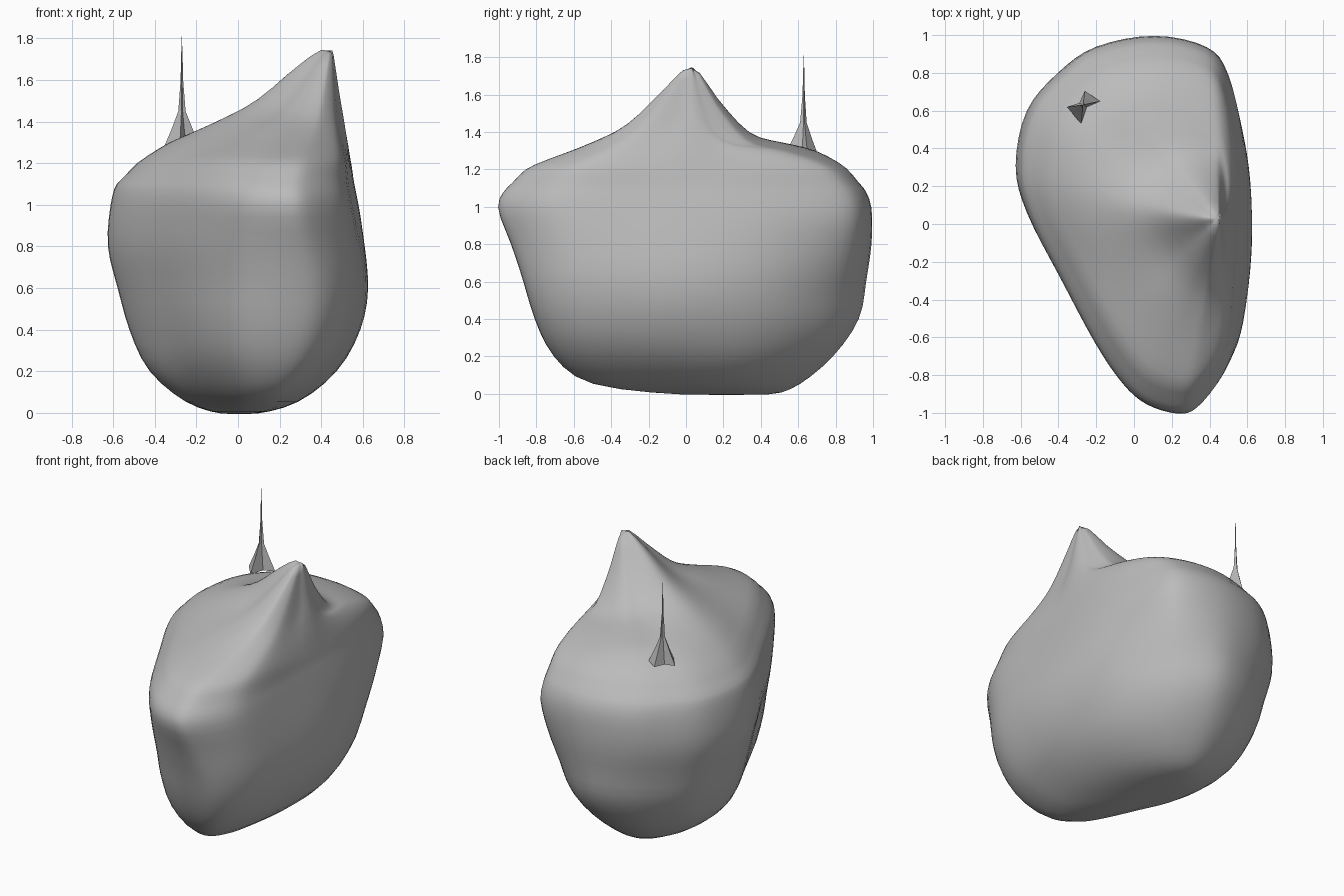
import bpy, bmesh, math
from mathutils import Vector

if "Cube" in bpy.data.objects:
    bpy.data.objects.remove(bpy.data.objects["Cube"])

grey = bpy.data.materials.new("Plain grey")
grey.use_nodes = True
grey.diffuse_color = (0.5, 0.5, 0.5, 1)
grey.node_tree.nodes["Principled BSDF"].inputs["Base Color"].default_value = (0.5, 0.5, 0.5, 1)


def spline(p, i, f, closed=False):
    """Smooth value between control points i and i + 1."""
    n = len(p)
    a, b, c, d = (p[(i + k) % n] if closed else p[min(max(i + k, 0), n - 1)] for k in (-1, 0, 1, 2))
    return b + ((c - a) + ((a * 2 - b * 5 + c * 4 - d) + (b * 3 - a - c * 3 + d) * f) * f) * f / 2


def loft(name, rings, bottom, top, smooth):
    """Skin closed rings and close both ends with a fan."""
    bm = bmesh.new()
    loops = [[bm.verts.new(p) for p in ring] for ring in rings]
    low, high = bm.verts.new(bottom), bm.verts.new(top)
    n = len(loops[0])
    for k in range(n):
        j = (k + 1) % n
        bm.faces.new((low, loops[0][j], loops[0][k]))
        bm.faces.new((loops[-1][k], loops[-1][j], high))
        for a, b in zip(loops, loops[1:]):
            bm.faces.new((a[k], a[j], b[j], b[k]))
    mesh = bpy.data.meshes.new(name)
    bm.to_mesh(mesh)
    bm.free()
    mesh.materials.append(grey)
    obj = bpy.data.objects.new(name, mesh)
    bpy.context.collection.objects.link(obj)
    for face in mesh.polygons:
        face.use_smooth = smooth
    return obj


def outline(points):
    points = [Vector(p) for p in points]
    return [spline(points, i, s / 4, True) for i in range(len(points)) for s in range(4)]


# Teardrop outlines seen from above, running anticlockwise from the nose
upper_outline = outline((
    (.25, -1), (.36, -.97), (.5, -.8), (.57, -.6), (.6, -.2), (.62, .2), (.6, .5),
    (.53, .8), (.42, .94), (.13, 1), (-.2, .94), (-.4, .8), (-.57, .6), (-.63, .3),
    (-.57, .05), (-.4, -.27), (-.2, -.63), (-.05, -.84), (.08, -.95)))
lower_outline = outline((
    (.22, -1), (.38, -.97), (.5, -.82), (.57, -.6), (.62, -.2), (.6, .2), (.53, .5),
    (.4, .75), (.25, .91), (.05, 1), (-.2, .94), (-.4, .8), (-.57, .58), (-.63, .28),
    (-.57, .03), (-.42, -.3), (-.26, -.65), (-.11, -.87), (.04, -.97)))
bottom_outline = outline((
    (.25, -1), (.36, -.96), (.46, -.8), (.52, -.6), (.6, -.2), (.62, .2), (.55, .5),
    (.4, .75), (.2, .92), (-.05, 1), (-.3, .95), (-.48, .8), (-.6, .6), (-.63, .35),
    (-.56, 0), (-.38, -.3), (-.18, -.63), (-.03, -.84), (.1, -.95)))

# Lower body: height and the extent of each level (left, right, front, back)
levels = [Vector(v) for v in (
    (-.005, -.09, .10, -.05, .48), (.05, -.25, .29, -.51, .61), (.2, -.43, .48, -.71, .79),
    (.4, -.525, .59, -.81, .93), (.6, -.58, .63, -.87, .965), (.8, -.63, .615, -.935, .995),
    (1, -.615, .58, -1.01, .995), (1.1, -.59, .56, -.96, .955))]


def level_ring(level):
    z, x0, x1, y0, y1 = level
    rise = min(max(z / .3, 0), 1)
    flare = min(max((z - .5) / .45, 0), 1)
    ring = []
    for base, low, high in zip(bottom_outline, lower_outline, upper_outline):
        p = base.lerp(low, rise).lerp(high, flare)
        ring.append(Vector((x0 + (p.x + .63) / 1.25 * (x1 - x0), y0 + (p.y + 1) / 2 * (y1 - y0), z)))
    return ring


rings = [level_ring(spline(levels, i, s / 3)) for i in range(len(levels) - 1) for s in range(3)]
rim = level_ring(levels[-1])
rings.append(rim)

# Upper body: slopes climbing from the rim to an off-centre peak,
# one for each eighth of a turn from the model's left towards the back
peak = Vector((.45, .03, 1.77))
steps = (0, .1, .25, .45, .65, .85, 1)
slopes = [(1.1,) + s + (peak.z,) for s in (
    (1.18, 1.33, 1.48, 1.60, 1.71), (1.17, 1.27, 1.38, 1.50, 1.65),
    (1.20, 1.26, 1.31, 1.35, 1.55), (1.22, 1.31, 1.35, 1.40, 1.59),
    (1.20, 1.30, 1.40, 1.51, 1.68), (1.21, 1.28, 1.37, 1.46, 1.64),
    (1.20, 1.26, 1.33, 1.43, 1.62), (1.17, 1.25, 1.36, 1.48, 1.65))]


def slope_height(angle, i, f):
    turn = (angle / (math.pi / 4)) % 8
    q = int(turn) % 8
    w = turn - int(turn)
    w = w * w * (3 - 2 * w)
    return spline(slopes[q], i, f) * (1 - w) + spline(slopes[(q + 1) % 8], i, f) * w


for i in range(len(steps) - 1):
    for s in range(3):
        if i + s == 0:
            continue
        t = steps[i] + (steps[i + 1] - steps[i]) * s / 3
        ring = []
        for p in rim:
            q = p.lerp(peak, t)
            q.z = slope_height(math.atan2(p.y - peak.y, p.x - peak.x), i, s / 3)
            ring.append(q)
        rings.append(ring)

body = loft("body", rings, (0, .25, -.01), peak, True)
soften = body.modifiers.new("Soften", "SMOOTH")
soften.factor = .5
soften.iterations = 4

# Thin spike on a flared ribbed foot, hollow underneath
ribs = ((-.085, -.01), (-.01, -.1), (.02, -.01), (.09, .02), (.01, .075), (-.02, .01))
sections = ((1.28, 1), (1.36, .6), (1.45, .2), (1.6, .07), (1.72, .04))
loft("spike",
     [[(-.27 + x * r, .63 + y * r, z) for x, y in ribs] for z, r in sections],
     (-.27, .63, 1.32), (-.27, .63, 1.82), False)
